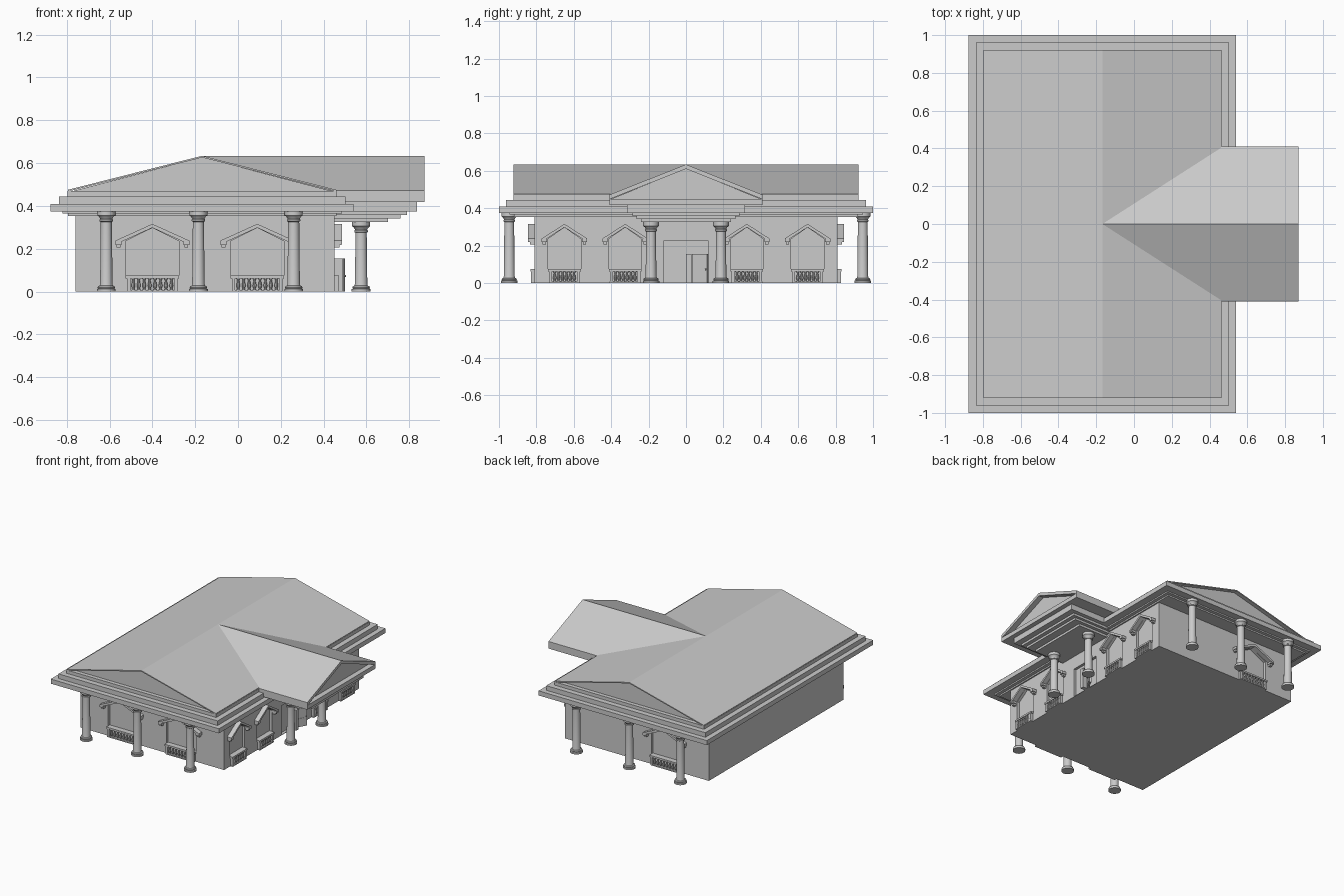
import bpy, bmesh
from math import pi, cos, sin
from mathutils import Matrix, Vector

if "Cube" in bpy.data.objects:
    bpy.data.objects.remove(bpy.data.objects["Cube"])

FRONT, RIGHT, BACK = 0, pi / 2, pi      # wall rotations; local -y points outward
XC = -0.1675                            # ridge line of the main roof


def make(name, bm, smooth=False):
    bmesh.ops.recalc_face_normals(bm, faces=bm.faces)
    me = bpy.data.meshes.new(name)
    bm.to_mesh(me)
    bm.free()
    ob = bpy.data.objects.new(name, me)
    bpy.context.collection.objects.link(ob)
    if smooth:
        bpy.ops.object.select_all(action='DESELECT')
        ob.select_set(True)
        bpy.context.view_layer.objects.active = ob
        bpy.ops.object.shade_smooth_by_angle(angle=0.6)
    return ob


def box(bm, x0, x1, y0, y1, z0, z1, m=Matrix()):
    loc = Matrix.Translation(((x0 + x1) / 2, (y0 + y1) / 2, (z0 + z1) / 2))
    bmesh.ops.create_cube(bm, size=1, matrix=m @ loc @ Matrix.Diagonal((x1 - x0, y1 - y0, z1 - z0, 1)))


def prism(bm, profile, y0, y1, m=Matrix()):
    # extrude an (x, z) profile along local y
    a = [bm.verts.new(m @ Vector((x, y0, z))) for x, z in profile]
    b = [bm.verts.new(m @ Vector((x, y1, z))) for x, z in profile]
    n = len(profile)
    bm.faces.new(a)
    bm.faces.new(b[::-1])
    for i in range(n):
        j = (i + 1) % n
        bm.faces.new((a[i], b[i], b[j], a[j]))


def lathe(bm, profile, seg, m=Matrix()):
    # spin an (r, z) profile round local z, capped at both ends
    rings = [[bm.verts.new(m @ Vector((r * cos(2 * pi * i / seg), r * sin(2 * pi * i / seg), z)))
              for i in range(seg)] for r, z in profile]
    for a, b in zip(rings, rings[1:]):
        for i in range(seg):
            j = (i + 1) % seg
            bm.faces.new((a[i], a[j], b[j], b[i]))
    bm.faces.new(rings[0][::-1])
    bm.faces.new(rings[-1])


def place(x, y, angle=0):
    return Matrix.Translation((x, y, 0)) @ Matrix.Rotation(angle, 4, 'Z')


def chevron(half, eave, apex, t):
    return [(-half, eave), (0, apex), (half, eave), (half, eave - t), (0, apex - t), (-half, eave - t)]


# windows: position, wall rotation, half width, baluster count
windows = [(-0.40, -0.81, FRONT, 0.125, 8), (0.09, -0.81, FRONT, 0.125, 8), (-0.40, 0.81, BACK, 0.125, 8)]
windows += [(0.45, y, RIGHT, 0.088, 6) for y in (-0.65, -0.325, 0.325, 0.65)]

# walls with shallow window and door recesses
bm = bmesh.new()
box(bm, -0.76, 0.45, -0.81, 0.81, 0, 0.36)
walls = make("walls", bm)
bm = bmesh.new()
for x, y, ang, hw, n in windows:
    prism(bm, [(-hw, 0.075), (hw, 0.075), (hw, 0.235), (0, 0.297), (-hw, 0.235)], -0.02, 0.02, place(x, y, ang))
box(bm, 0.43, 0.47, -0.12, 0.12, 0.004, 0.225)
cutter = make("recess_cutter", bm)
cutter.hide_render = True
mod = walls.modifiers.new("recesses", 'BOOLEAN')
mod.operation, mod.object, mod.solver = 'DIFFERENCE', cutter, 'EXACT'
bpy.context.view_layer.objects.active = walls
bpy.ops.object.modifier_apply(modifier="recesses")
bpy.data.objects.remove(cutter)

# window hoods and railings
for x, y, ang, hw, n in windows:
    m = place(x, y, ang)
    half = hw * 1.38
    bm = bmesh.new()
    prism(bm, chevron(half, 0.238, 0.316, 0.018), -0.036, 0.0, m)
    for s in (-1, 1):
        c = s * (half - 0.014)
        box(bm, c - 0.014, c + 0.014, -0.034, 0, 0.218, 0.234, m)
        box(bm, c - 0.009, c + 0.009, -0.024, 0, 0.205, 0.218, m)
    make("window_hood", bm)

    bm = bmesh.new()
    box(bm, -hw, hw, -0.022, 0, 0.062, 0.075, m)
    box(bm, -hw * 0.95, hw * 0.95, -0.02, 0, 0, 0.008, m)
    for s in (-1, 1):
        c = s * (hw - 0.014)
        box(bm, c - 0.008, c + 0.008, -0.02, 0, 0, 0.064, m)
    for i in range(n):
        u = (hw - 0.036) * (2 * i / (n - 1) - 1)
        lathe(bm, [(0.008, 0.006), (0.005, 0.014), (0.009, 0.026), (0.008, 0.034), (0.0045, 0.05), (0.008, 0.064)],
              8, m @ Matrix.Translation((u, -0.011, 0)))
    make("window_railing", bm, True)


# columns
def column(x, y, h):
    prof = [(0.044, 0), (0.044, 0.012), (0.038, 0.014), (0.041, 0.019), (0.038, 0.025), (0.031, 0.028),
            (0.029, 0.036), (0.026, h - 0.05), (0.032, h - 0.047), (0.032, h - 0.04), (0.028, h - 0.037),
            (0.034, h - 0.026), (0.042, h - 0.02), (0.042, h)]
    bm = bmesh.new()
    lathe(bm, prof, 24, place(x, y))
    make("column", bm, True)


for s in (-1, 1):
    for x in (-0.615, -0.185, 0.26):
        column(x, s * 0.945, 0.376)
    column(0.575, s * 0.187, 0.325)

# stepped cornice of the main block: inset, bottom, top
bm = bmesh.new()
for d, z0, z1 in ((0.08, 0.354, 0.365), (0.055, 0.365, 0.375), (0, 0.375, 0.41), (0.038, 0.41, 0.445), (0.078, 0.445, 0.478)):
    top = 0.47 if z1 > 0.47 else z1
    box(bm, -0.875 + d, 0.54 - d, -1 + d, 1 - d, z0, top)
make("main_cornice", bm)

# main roof and recessed pediments
mr = place(XC, 0)
bm = bmesh.new()
prism(bm, chevron(0.6275, 0.475, 0.634, 0.008), -0.922, 0.922, mr)
make("main_roof", bm)
bm = bmesh.new()
prism(bm, [(-0.61, 0.468), (0.61, 0.468), (0, 0.627)], -0.892, 0.892, mr)
make("main_pediment", bm)

# porch roof, running out along +x from the ridge
mp = place(0, 0, RIGHT)
bm = bmesh.new()
prism(bm, chevron(0.41, 0.472, 0.634, 0.024), -0.87, -XC, mp)
make("porch_roof", bm)
bm = bmesh.new()
prism(bm, [(-0.405, 0.448), (0.405, 0.448), (0, 0.611)], -0.83, 0.0, mp)
make("porch_pediment", bm)

# stepped cornice under the porch roof: x end, half width, bottom, top
bm = bmesh.new()
for x1, hy, z0, z1 in ((0.87, 0.41, 0.418, 0.45), (0.835, 0.315, 0.375, 0.418), (0.79, 0.285, 0.358, 0.375),
                       (0.76, 0.265, 0.342, 0.358), (0.70, 0.24, 0.325, 0.342)):
    box(bm, 0.44, x1, -hy, hy, z0, z1)
make("porch_cornice", bm)

# door leaf standing ajar, with panels and knob
md = place(0.452, 0.035) @ Matrix.Rotation(1.08, 4, 'Z')
bm = bmesh.new()
box(bm, 0, 0.092, -0.006, 0.006, 0, 0.155, md)
for z0, z1 in ((0.015, 0.065), (0.08, 0.14)):
    box(bm, 0.015, 0.077, -0.009, 0, z0, z1, md)
bmesh.ops.create_uvsphere(bm, u_segments=8, v_segments=6, radius=0.005,
                          matrix=md @ Matrix.Translation((0.085, -0.01, 0.073)))
make("door_leaf", bm)
bm = bmesh.new()
box(bm, 0.43, 0.49, 0.0, 0.03, 0, 0.155)
make("door_post", bm)
